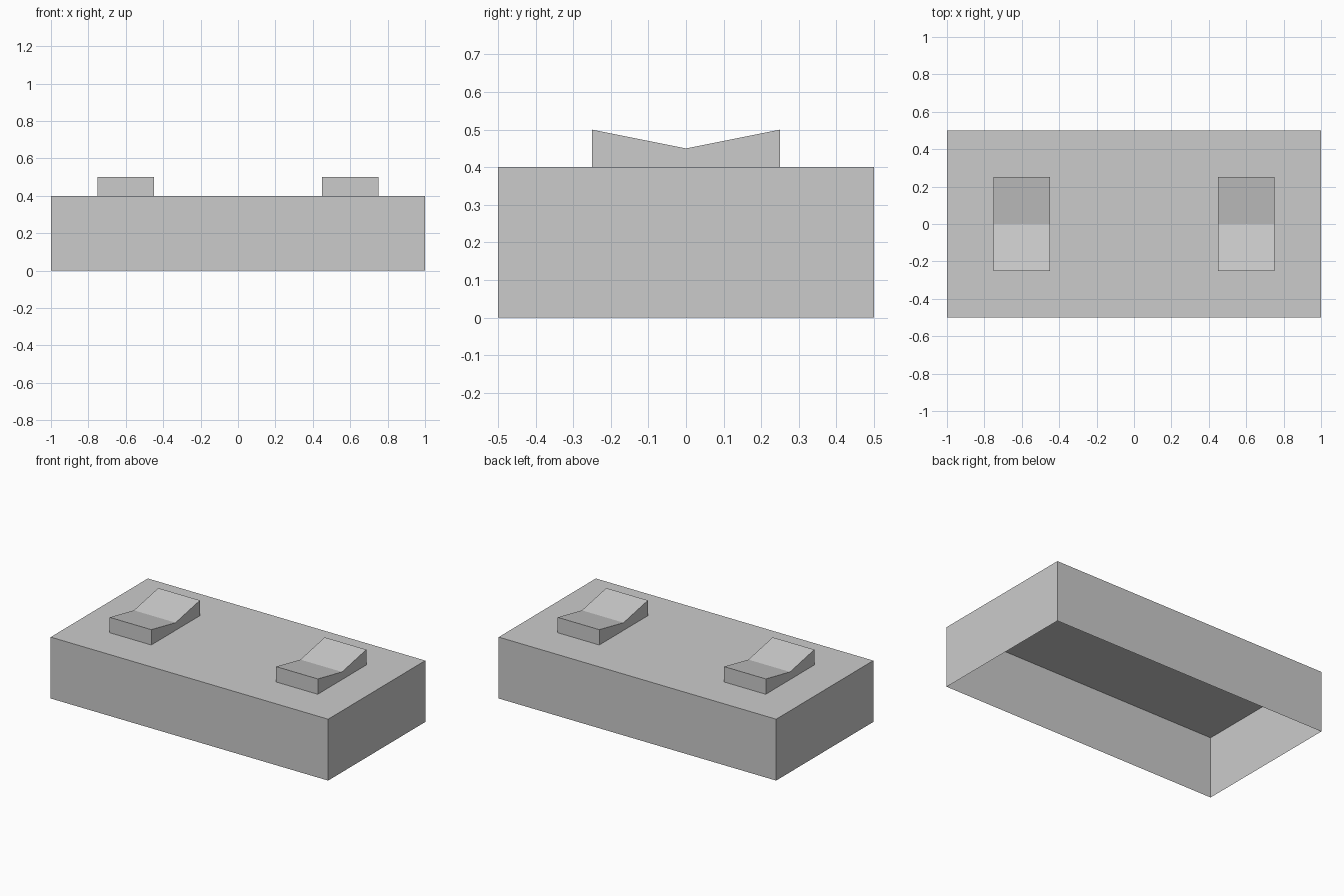
import bpy
import bmesh

default = bpy.data.objects.get("Cube")
if default:
    bpy.data.objects.remove(default, do_unlink=True)

# Single light grey
grey = bpy.data.materials.new("light_grey")
grey.use_nodes = True
colour = (0.6, 0.6, 0.6, 1)
grey.diffuse_color = colour
grey.node_tree.nodes["Principled BSDF"].inputs["Base Color"].default_value = colour

TOP = 0.4


def add_object(name, bm):
    bmesh.ops.recalc_face_normals(bm, faces=bm.faces)
    mesh = bpy.data.meshes.new(name)
    bm.to_mesh(mesh)
    bm.free()
    mesh.materials.append(grey)
    obj = bpy.data.objects.new(name, mesh)
    bpy.context.collection.objects.link(obj)
    return obj


# Hollow base: thin shell, open underneath
bm = bmesh.new()
bmesh.ops.create_cube(bm, size=1)
for v in bm.verts:
    v.co.x *= 2
    v.co.z = (v.co.z + 0.5) * TOP
bm.normal_update()
bottom = [f for f in bm.faces if f.normal.z < -0.9]
bmesh.ops.delete(bm, geom=bottom, context="FACES_ONLY")
# keep the walls facing outward
add_object("base_shell", bm)


# Cradle blocks: V-notched profile extruded along x
def add_cradle(name, x):
    profile = [(-0.25, TOP), (0.25, TOP), (0.25, 0.5), (0, 0.45), (-0.25, 0.5)]
    bm = bmesh.new()
    side = bm.faces.new([bm.verts.new((x - 0.15, y, z)) for y, z in profile])
    result = bmesh.ops.extrude_face_region(bm, geom=[side], use_keep_orig=True)
    moved = [g for g in result["geom"] if isinstance(g, bmesh.types.BMVert)]
    bmesh.ops.translate(bm, verts=moved, vec=(0.3, 0, 0))
    # the side resting on the base stays open
    bm.faces.ensure_lookup_table()
    resting = [f for f in bm.faces if all(abs(v.co.z - TOP) < 0.001 for v in f.verts)]
    bmesh.ops.delete(bm, geom=resting, context="FACES_ONLY")
    add_object(name, bm)


for name, x in (("left_cradle", 0.6), ("right_cradle", -0.6)):
    add_cradle(name, x)
